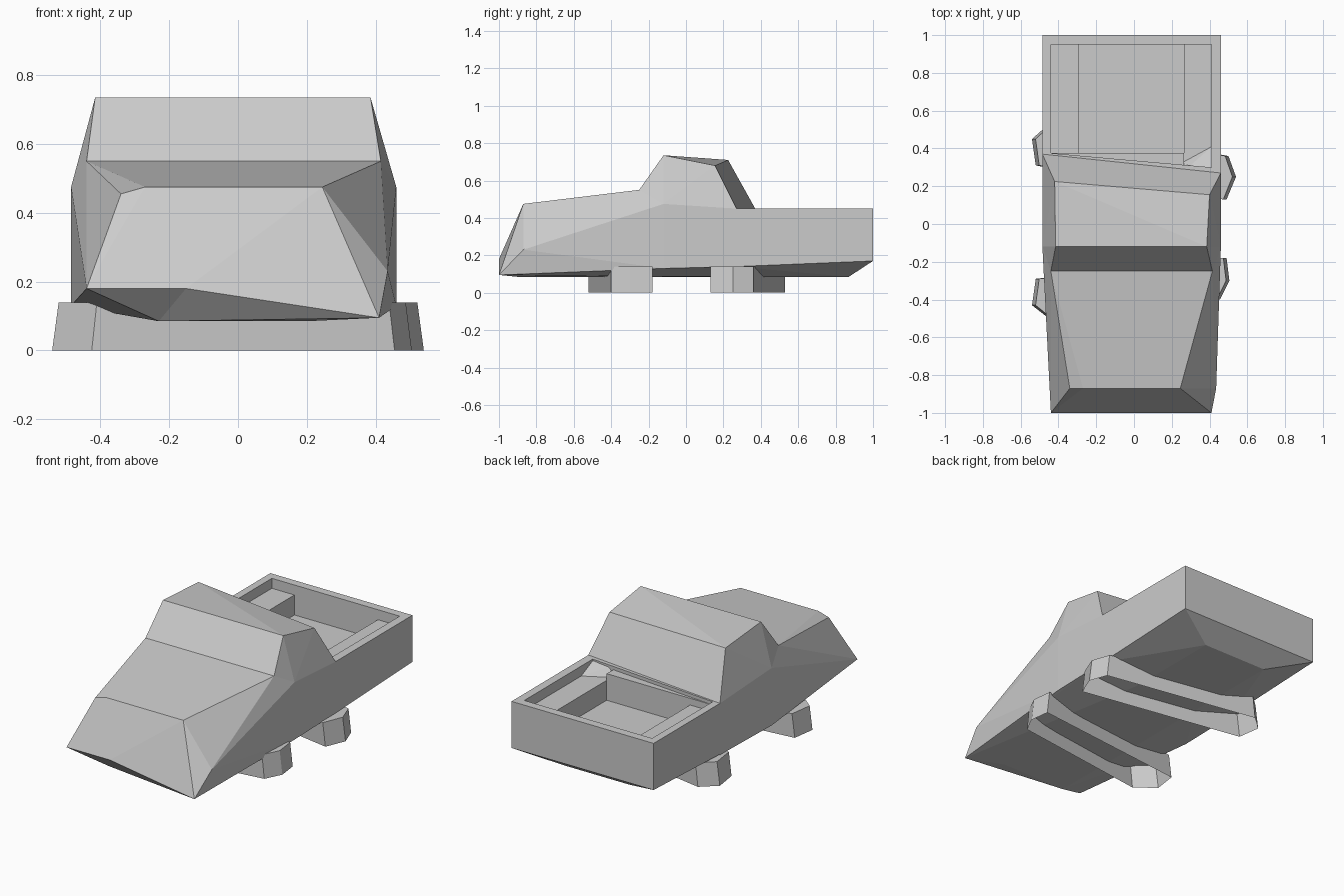
import bpy
import bmesh

cube = bpy.data.objects.get("Cube")
if cube:
    bpy.data.objects.remove(cube, do_unlink=True)

paint = bpy.data.materials.new("light_grey")
paint.use_nodes = True
paint.diffuse_color = (0.6, 0.6, 0.6, 1)
paint.node_tree.nodes["Principled BSDF"].inputs["Base Color"].default_value = (0.6, 0.6, 0.6, 1)


def finish(name, bm):
    """Turn a bmesh into a flat shaded object."""
    bmesh.ops.recalc_face_normals(bm, faces=bm.faces)
    mesh = bpy.data.meshes.new(name)
    bm.to_mesh(mesh)
    bm.free()
    mesh.materials.append(paint)
    obj = bpy.data.objects.new(name, mesh)
    bpy.context.collection.objects.link(obj)
    return obj


def hull(points):
    """Faceted solid around a handful of corner points."""
    bm = bmesh.new()
    for p in points:
        bm.verts.new(p)
    result = bmesh.ops.convex_hull(bm, input=bm.verts)
    loose = {v for v in result["geom_interior"] + result["geom_unused"]
             if isinstance(v, bmesh.types.BMVert)}
    bmesh.ops.delete(bm, geom=list(loose), context="VERTS")
    bmesh.ops.dissolve_limit(bm, angle_limit=0.002, verts=bm.verts, edges=bm.edges)
    return bm


def block(x, y, z):
    return [(a, b, c) for a in x for b in y for c in z]


# Shared corners; "right" is -x and "left" is +x
RIGHT, LEFT = -0.485, 0.46
KEEL = 0.085
bumper_right, bumper_left = (-0.44, -1, 0.18), (0.41, -1, 0.095)
waist = [(RIGHT, -0.12, 0.475), (LEFT, -0.12, 0.475)]
screen_base = [(-0.44, -0.25, 0.55), (0.415, -0.25, 0.55)]
cab_back = [(RIGHT, 0.37, 0.45), (LEFT, 0.27, 0.45)]

# Front body with hood, sloping nose and shallow keel
bm = hull([
    bumper_right, bumper_left,
    (-0.34, -0.87, 0.455), (-0.27, -0.87, 0.475), (0.245, -0.87, 0.475),
    (0.435, -0.87, 0.23),
    *waist, *screen_base, *cab_back,
    (RIGHT, -0.12, 0.13), (LEFT, -0.12, 0.13),
    (RIGHT, 0.37, 0.14), (LEFT, 0.27, 0.14),
    *block((-0.23, 0.2), (-0.9, 0.27), (KEEL,)),
])
# Notch the lower lip of the nose upward
lip = next((e for e in bm.edges if all(v.co.y < -0.99 for v in e.verts)), None)
if lip:
    start = min(lip.verts, key=lambda v: v.co.x)
    edge, corner = bmesh.utils.edge_split(lip, start, 0.34)
    corner.co.z = 0.18
    bmesh.ops.triangulate(bm, faces=list(corner.link_faces))
finish("front_body", bm)

# Cab
finish("cab", hull([
    *waist, *screen_base, *cab_back,
    (-0.415, -0.12, 0.735), (0.385, -0.12, 0.735),
    (-0.42, 0.225, 0.71), (0.4, 0.155, 0.68),
]))

# Cargo bed shell, hollowed with a cutter
bed = finish("cargo_bed", hull([
    *block((RIGHT, LEFT), (0.27, 1), (0.45,)),
    *block((RIGHT, LEFT), (0.27,), (0.14,)),
    *block((RIGHT, LEFT), (1,), (0.17,)),
    *block((-0.23, 0.2), (0.27, 0.87), (KEEL,)),
]))
cutter = finish("bed_cutter", hull([
    *block((-0.44, 0.41), (0.95,), (0.27, 0.6)),
    *block((-0.44,), (0.375,), (0.27, 0.6)),
    *block((0.41,), (0.3,), (0.27, 0.6)),
]))
cutter.hide_render = True
hollow = bed.modifiers.new("hollow", "BOOLEAN")
hollow.operation = "DIFFERENCE"
hollow.solver = "EXACT"
hollow.object = cutter
bpy.context.view_layer.objects.active = bed
bpy.ops.object.modifier_apply(modifier="hollow")
bpy.data.objects.remove(cutter, do_unlink=True)

# Wheel boxes inside the bed, front wall and corner gusset
finish("wheel_box_right", hull(block((-0.445, -0.29), (0.36, 0.955), (0.26, 0.39))))
finish("wheel_box_left", hull(block((0.265, 0.415), (0.29, 0.955), (0.26, 0.39))))
finish("bed_front_wall", hull(block((-0.44, 0.265), (0.3, 0.375), (0.26, 0.43))))
finish("bed_gusset", hull([
    (0.265, 0.33, 0.39), (0.412, 0.41, 0.39), (0.412, 0.28, 0.45),
    (0.265, 0.28, 0.45), (0.412, 0.28, 0.38),
]))


def wheel_bar(name, outline):
    """Hollow bar across the body with pointed ends, open underneath."""
    bm = bmesh.new()
    low = [bm.verts.new((x, y, 0)) for x, y in outline]
    top = [bm.verts.new((x * 0.965, y, 0.14)) for x, y in outline]
    for i in range(len(low)):
        bm.faces.new((low[i - 1], low[i], top[i], top[i - 1]))
    bm.faces.new(top)
    finish(name, bm)


wheel_bar("front_wheels", [(0.455, -0.4), (0.505, -0.3), (0.49, -0.18),
                           (-0.52, -0.29), (-0.54, -0.43), (-0.425, -0.52)])
wheel_bar("rear_wheels", [(0.49, 0.13), (0.54, 0.25), (0.5, 0.36),
                          (-0.45, 0.53), (-0.54, 0.45), (-0.52, 0.31)])
